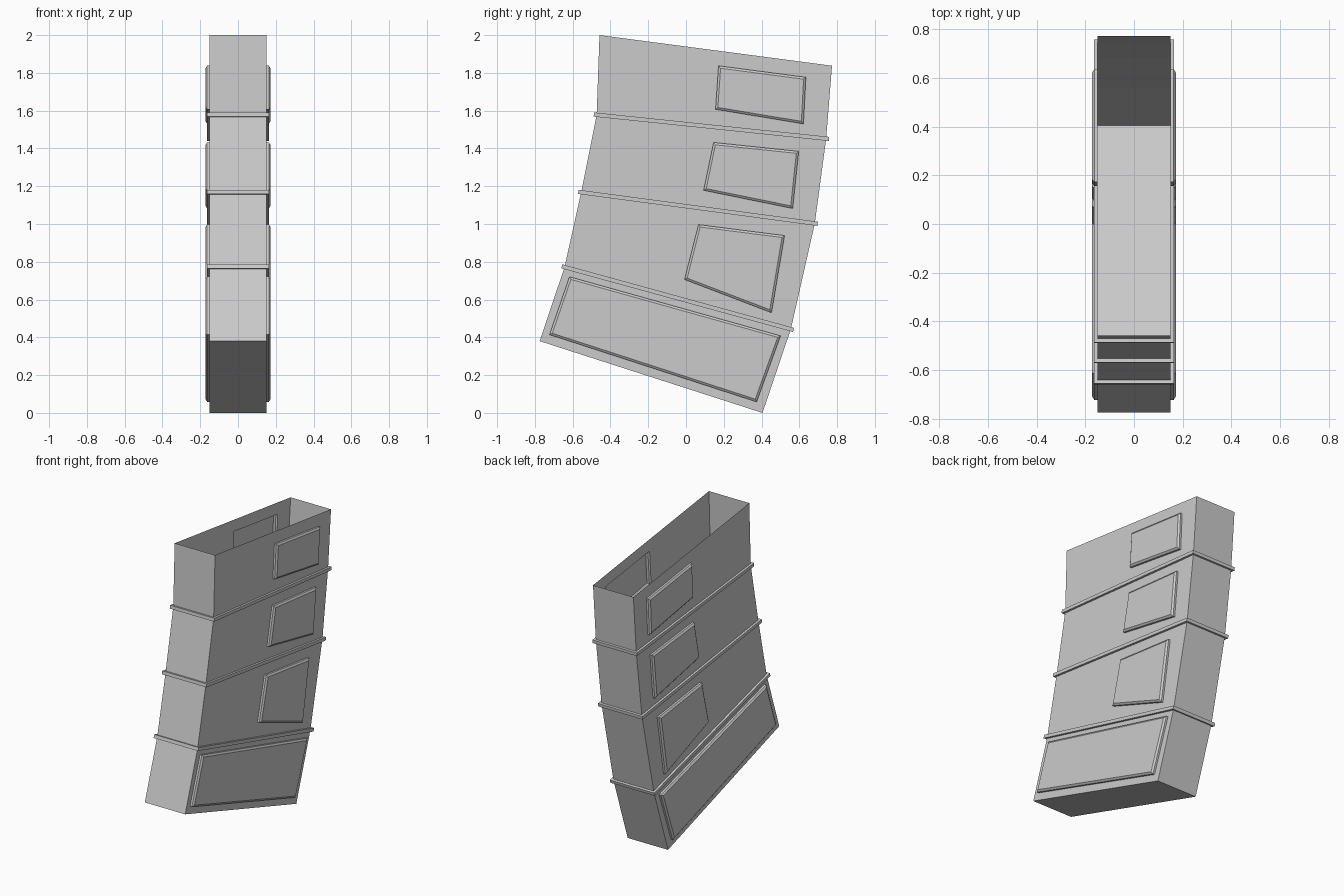
import bpy
from mathutils import Vector

if "Cube" in bpy.data.objects:
    bpy.data.objects.remove(bpy.data.objects["Cube"])

W = 0.15            # half width of the body
BAND_OUT = 0.015    # how far the bands stand out
BAND_H = 0.011      # half height of a band

# Front and back ends (y, z) of each section line, bottom to top
lines = [((-0.775, 0.38), (0.405, 0.0)),
         ((-0.643, 0.772), (0.555, 0.443)),
         ((-0.555, 1.168), (0.682, 1.003)),
         ((-0.473, 1.578), (0.742, 1.452)),
         ((-0.458, 2.0), (0.773, 1.838))]

# Raised panel per section: bottom front, bottom back, top back, top front
panels = [((-0.723, 0.414), (0.374, 0.058), (0.501, 0.408), (-0.617, 0.721)),
          ((-0.008, 0.706), (0.453, 0.53), (0.522, 0.939), (0.066, 0.997)),
          ((0.093, 1.178), (0.565, 1.082), (0.597, 1.385), (0.146, 1.432)),
          ((0.156, 1.607), (0.622, 1.53), (0.635, 1.777), (0.172, 1.838))]


def make(name, verts, faces):
    mesh = bpy.data.meshes.new(name)
    mesh.from_pydata(verts, [], faces)
    mesh.validate()
    obj = bpy.data.objects.new(name, mesh)
    bpy.context.collection.objects.link(obj)
    return obj


def inset(quad, d):
    """Move every edge of a planar quad inward by d."""
    pts = [Vector(p) for p in quad]
    out = []
    for i, p in enumerate(pts):
        a = (pts[i - 1] - p).normalized()
        b = (pts[(i + 1) % 4] - p).normalized()
        out.append(p + (a + b) * d / abs(a.x * b.y - a.y * b.x))
    return out


def bridge(a, b, flip=False):
    """Quads joining two four-cornered loops that start at a and b."""
    q = [(a + i, a + (i + 1) % 4, b + (i + 1) % 4, b + i) for i in range(4)]
    return [f[::-1] for f in q] if flip else q


# Open-topped shell: end walls and floor
verts, faces = [], []
for f, b in lines:
    verts += [(-W, *f), (W, *f), (W, *b), (-W, *b)]
faces.append((3, 2, 1, 0))
for i in range(4):
    k = 4 * i
    faces += [(k, k + 1, k + 5, k + 4), (k + 2, k + 3, k + 7, k + 6)]

# Side walls, each section stepping out into a hollow bevelled panel
for i, panel in enumerate(panels):
    (f0, b0), (f1, b1) = lines[i], lines[i + 1]
    for s in (1, -1):
        loops = [((f0, b0, b1, f1), W), (panel, W),
                 (panel, W + 0.013), (inset(panel, 0.012), W + 0.022)]
        start = len(verts)
        for loop, x in loops:
            verts += [(s * x, p[0], p[1]) for p in loop]
        for j in range(3):
            faces += bridge(start + 4 * j, start + 4 * j + 4, s < 0)
        cap = tuple(range(start + 12, start + 16))
        faces.append(cap if s > 0 else cap[::-1])
make("body_shell", verts, faces)

# Bands wrapped around the joints
for i in (1, 2, 3):
    f, b = Vector(lines[i][0]), Vector(lines[i][1])
    along = (b - f).normalized()
    up = Vector((-along.y, along.x)) * BAND_H
    verts = []
    for out, side in ((0, -1), (BAND_OUT, -1), (BAND_OUT, 1), (0, 1)):
        p = f - along * out + up * side
        q = b + along * out + up * side
        x = W + out
        verts += [(-x, *p), (x, *p), (x, *q), (-x, *q)]
    faces = []
    for j in range(4):
        faces += bridge(4 * j, 4 * ((j + 1) % 4))
    make(f"band_{i}", verts, faces)
